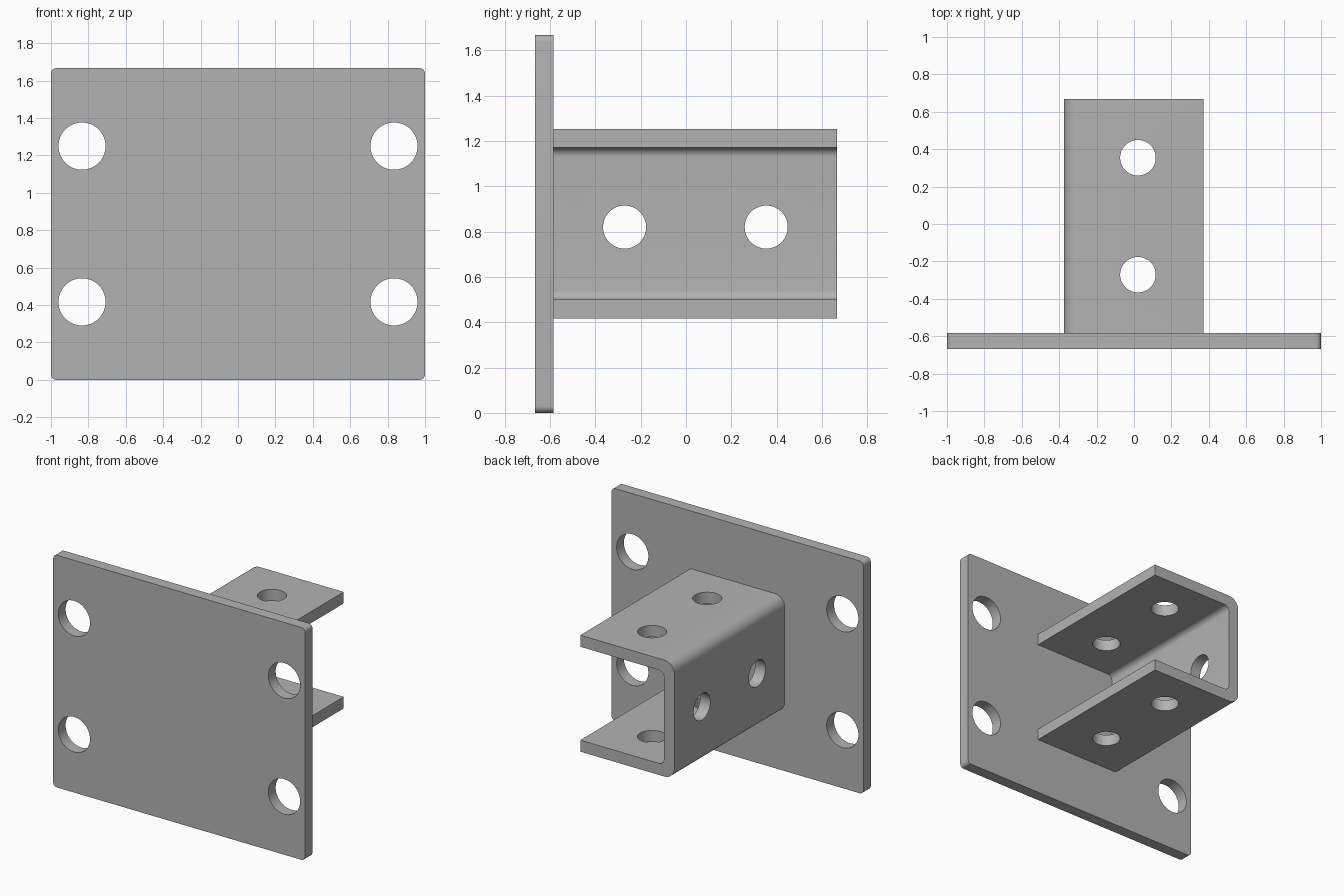
import bpy, bmesh, math
from mathutils import Matrix, Vector

if "Cube" in bpy.data.objects:
    bpy.data.objects.remove(bpy.data.objects["Cube"], do_unlink=True)

steel = bpy.data.materials.new("plain grey steel")
steel.use_nodes = True
GREY = (0.45, 0.45, 0.45, 1)
steel.diffuse_color = GREY
steel.node_tree.nodes["Principled BSDF"].inputs["Base Color"].default_value = GREY

PLATE_H = 1.667
T = 0.083                        # steel thickness
FRONT, BACK = -0.667, 0.667      # overall depth
JOINT = FRONT + T                # rear face of the plate
LEFT, RIGHT = 0.372, -0.375      # channel: open side, web side
LOW, HIGH = 0.417, 1.253
HOLE_Y = (-0.271, 0.354)


def add_object(name, bm):
    bmesh.ops.recalc_face_normals(bm, faces=bm.faces)
    mesh = bpy.data.meshes.new(name)
    bm.to_mesh(mesh)
    bm.free()
    mesh.materials.append(steel)
    obj = bpy.data.objects.new(name, mesh)
    bpy.context.collection.objects.link(obj)
    return obj


def extrude_profile(name, points, y0, y1, rounds):
    """Extrude an x-z profile along y; rounds maps a radius to corner numbers."""
    bm = bmesh.new()
    near = [bm.verts.new((x, y0, z)) for x, z in points]
    far = [bm.verts.new((x, y1, z)) for x, z in points]
    n = len(points)
    bm.faces.new(near)
    bm.faces.new(far[::-1])
    for i in range(n):
        j = (i + 1) % n
        bm.faces.new((near[i], far[i], far[j], near[j]))
    for radius, corners in rounds.items():
        edges = [bm.edges.get((near[i], far[i])) for i in corners]
        bmesh.ops.bevel(bm, geom=edges, offset=radius, segments=8,
                        profile=0.5, affect='EDGES')
    return add_object(name, bm)


def drill(obj, holes, radius, axis, length):
    """Cut round holes centred on the given points along an axis."""
    turn = Vector((0, 0, 1)).rotation_difference(Vector(axis)).to_matrix().to_4x4()
    bm = bmesh.new()
    for centre in holes:
        bmesh.ops.create_cone(bm, cap_ends=True, segments=64, radius1=radius,
                              radius2=radius, depth=length,
                              matrix=Matrix.Translation(centre) @ turn)
    cutter = add_object("hole_cutter", bm)
    cutter.hide_render = True
    mod = obj.modifiers.new("holes", 'BOOLEAN')
    mod.operation = 'DIFFERENCE'
    mod.solver = 'EXACT'
    mod.object = cutter
    bpy.context.view_layer.objects.active = obj
    bpy.ops.object.modifier_apply(modifier=mod.name)
    bpy.data.objects.remove(cutter, do_unlink=True)


def smooth(obj):
    bpy.ops.object.select_all(action='DESELECT')
    obj.select_set(True)
    bpy.context.view_layer.objects.active = obj
    bpy.ops.object.shade_smooth_by_angle(angle=math.radians(30))


# Mounting plate with four bolt holes
plate = extrude_profile(
    "mounting_plate",
    [(-1, 0), (1, 0), (1, PLATE_H), (-1, PLATE_H)],
    FRONT, JOINT, {0.03: range(4)})
drill(plate, [(sx * 0.834, FRONT, z) for sx in (-1, 1) for z in (0.417, 1.25)],
      0.126, (0, 1, 0), 0.5)
smooth(plate)

# Channel bracket: two flanges joined by a rounded web, open to the left
channel = extrude_profile(
    "channel_bracket",
    [(LEFT, LOW), (RIGHT, LOW), (RIGHT, HIGH), (LEFT, HIGH),
     (LEFT, HIGH - T), (RIGHT + T, HIGH - T), (RIGHT + T, LOW + T), (LEFT, LOW + T)],
    JOINT, BACK, {0.08: (1, 2), 0.04: (5, 6)})
drill(channel, [(0.021, y, 0.83) for y in HOLE_Y], 0.095, (0, 0, 1), 2)
drill(channel, [(RIGHT, y, 0.82) for y in HOLE_Y], 0.095, (1, 0, 0), 0.5)
smooth(channel)
